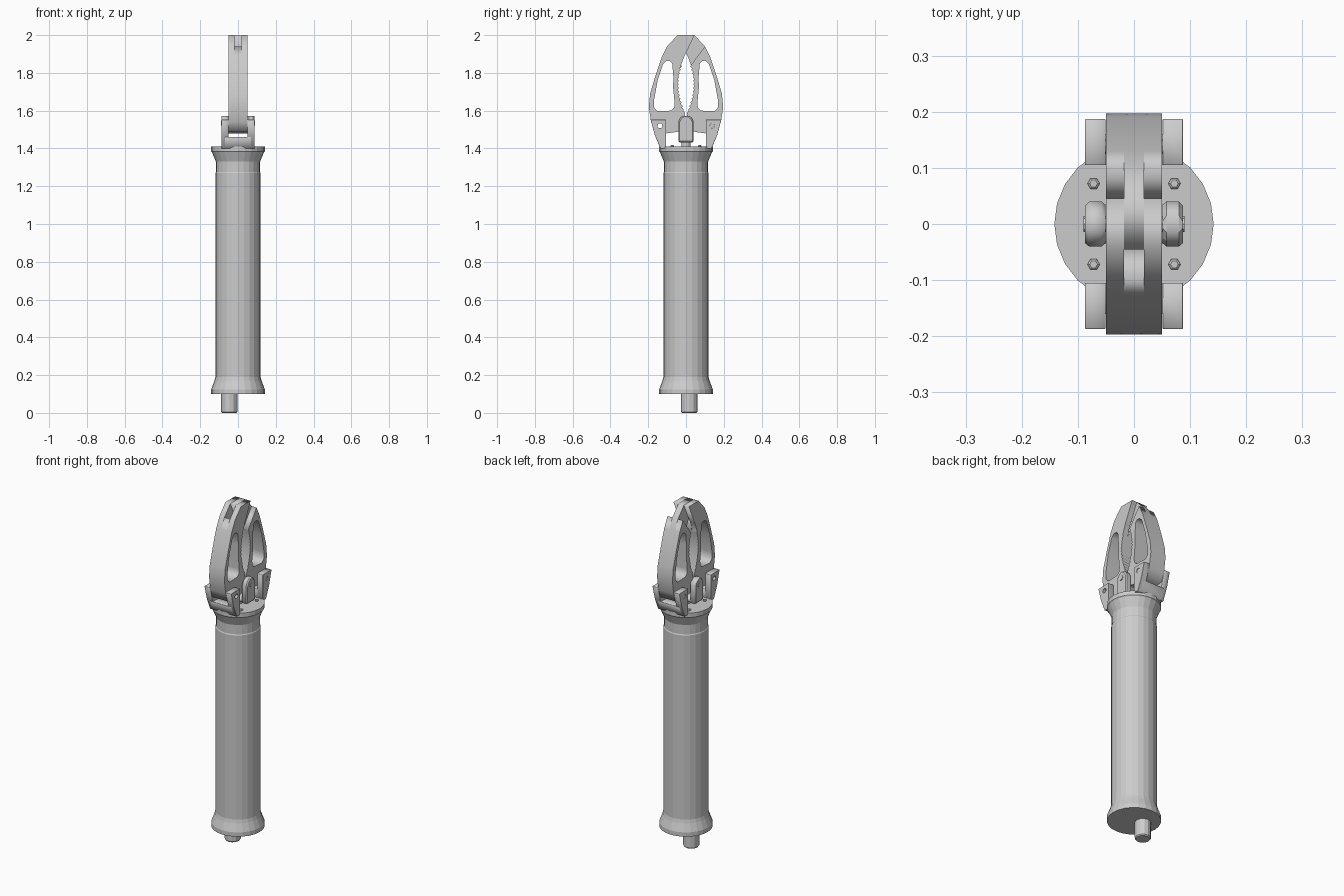
import bpy, bmesh, math
from mathutils import Matrix

if "Cube" in bpy.data.objects:
    bpy.data.objects.remove(bpy.data.objects["Cube"])


def add_object(name, bm, bevel=0):
    bmesh.ops.recalc_face_normals(bm, faces=bm.faces)
    me = bpy.data.meshes.new(name)
    bm.to_mesh(me)
    bm.free()
    ob = bpy.data.objects.new(name, me)
    bpy.context.collection.objects.link(ob)
    if bevel:
        m = ob.modifiers.new("bevel", 'BEVEL')
        m.width, m.segments, m.limit_method = bevel, 1, 'ANGLE'
        m.angle_limit = math.radians(40)
    return ob


def revolve(name, profile, sides=24, center=(0, 0)):
    """Solid of revolution around z from (radius, z) points."""
    bm = bmesh.new()
    rings = []
    for r, z in profile:
        rings.append([bm.verts.new((center[0] + r * math.cos(2 * math.pi * i / sides),
                                    center[1] + r * math.sin(2 * math.pi * i / sides), z))
                      for i in range(sides)])
    for a, b in zip(rings, rings[1:]):
        for i in range(sides):
            j = (i + 1) % sides
            bm.faces.new((a[i], a[j], b[j], b[i]))
    bm.faces.new(rings[0])
    bm.faces.new(rings[-1])
    return add_object(name, bm)


def circle(y, z, r, n=12):
    return [(y + r * math.cos(2 * math.pi * i / n), z + r * math.sin(2 * math.pi * i / n))
            for i in range(n)]


def layered_plates(name, layers, side=1, bevel=0):
    """Plates cut in the y-z plane (first outline solid, others holes), each from x0 to x1."""
    total = bmesh.new()
    for outlines, x0, x1 in layers:
        cu = bpy.data.curves.new("outline", 'CURVE')
        cu.dimensions, cu.fill_mode, cu.extrude = '2D', 'BOTH', (x1 - x0) / 2
        for pts in outlines:
            sp = cu.splines.new('POLY')
            sp.points.add(len(pts) - 1)
            for p, (y, z) in zip(sp.points, pts):
                p.co = (y * side, z, 0, 1)
            sp.use_cyclic_u = True
        tmp = bpy.data.objects.new("outline", cu)
        bpy.context.collection.objects.link(tmp)
        dg = bpy.context.evaluated_depsgraph_get()
        me = bpy.data.meshes.new_from_object(tmp.evaluated_get(dg))
        bm = bmesh.new()
        bm.from_mesh(me)
        bmesh.ops.remove_doubles(bm, verts=bm.verts, dist=1e-5)
        for v in bm.verts:
            y, z, x = v.co
            v.co = (x + (x0 + x1) / 2, y, z)
        bm.to_mesh(me)
        bm.free()
        total.from_mesh(me)
        bpy.data.objects.remove(tmp)
        bpy.data.curves.remove(cu)
        bpy.data.meshes.remove(me)
    return add_object(name, total, bevel)


def pin(name, y, z, r, half, sides=8):
    bm = bmesh.new()
    bmesh.ops.create_cone(bm, cap_ends=True, segments=sides, radius1=r, radius2=r, depth=2 * half,
                          matrix=Matrix.Translation((0, y, z)) @ Matrix.Rotation(math.pi / 2, 4, 'Y'))
    return add_object(name, bm)


# Handle tube with flared ends, and the off-centre connector under it
revolve("handle_body", [(0.142, 0.10), (0.142, 0.125), (0.125, 0.17), (0.12, 0.19), (0.12, 1.27),
                        (0.117, 1.275), (0.117, 1.33), (0.138, 1.38), (0.142, 1.385), (0.142, 1.41)])
revolve("connector", [(0.038, 0.0), (0.043, 0.006), (0.043, 0.11)], 12, (-0.046, 0.017))

# Screws in the top disc
for sx in (-1, 1):
    for sy in (-1, 1):
        revolve("disc_screw", [(0.011, 1.405), (0.011, 1.414), (0.007, 1.417)], 6,
                (sx * 0.072, sy * 0.072))

# Jaws: a shared outline with a serrated gripping edge and two tip variants
outer = [(0.10, 1.48), (0.165, 1.49), (0.185, 1.54), (0.197, 1.62), (0.19, 1.69),
         (0.16, 1.79), (0.13, 1.88), (0.1, 1.94)]
long_tip = [(0.045, 2.0), (-0.045, 2.0), (0.012, 1.88)]
short_tip = [(0.022, 1.835)]
teeth = []
for i in range(27):
    z = 1.825 - i * 0.0095
    depth = 0.042 * math.sin(math.pi * (z - 1.568) / 0.34)
    teeth.append((max(0.002, depth - (0.003 if i % 2 else -0.003)), z))
foot = [(0.002, 1.565), (0.002, 1.505), (0.045, 1.488)]
window = [(0.073, 1.85), (0.085, 1.863), (0.105, 1.863), (0.122, 1.845), (0.15, 1.76),
          (0.17, 1.65), (0.168, 1.615), (0.15, 1.597), (0.08, 1.6), (0.063, 1.615),
          (0.06, 1.64), (0.068, 1.72), (0.067, 1.78)]
hinge_hole = circle(0.138, 1.52, 0.013)
long_jaw = [outer + long_tip + teeth + foot, window, hinge_hole]
short_jaw = [outer + short_tip + teeth + foot, window, hinge_hole]
w, s = 0.05, 0.018
layered_plates("tongue_jaw", [(short_jaw, -w, -s), (long_jaw, -s, s), (short_jaw, s, w)], 1)
layered_plates("fork_jaw", [(long_jaw, -w, -s), (short_jaw, -s, s), (long_jaw, s, w)], -1)

# U-shaped hinge brackets on the disc edge
arm = [[(0.105, 1.40), (0.135, 1.40), (0.165, 1.47), (0.187, 1.552), (0.105, 1.552)], hinge_hole]
bar = [[(0.105, 1.40), (0.135, 1.40), (0.161, 1.46), (0.105, 1.46)]]
for side, name in ((1, "hinge_bracket_back"), (-1, "hinge_bracket_front")):
    layered_plates(name, [(arm, -0.087, -0.051), (arm, 0.051, 0.087), (bar, -0.07, 0.07)],
                   side, 0.005)
pin("hinge_pin", 0.138, 1.52, 0.0135, 0.084)

# Central clevis with its bolt, riding on the drive rod
lug = [[(-0.04, 1.432), (0.04, 1.432), (0.04, 1.54), (0.03, 1.562), (0.015, 1.573),
        (-0.015, 1.573), (-0.03, 1.562), (-0.04, 1.54)]]
base = [[(-0.035, 1.432), (0.035, 1.432), (0.035, 1.46), (-0.035, 1.46)]]
layered_plates("clevis", [(lug, -0.087, -0.051), (lug, 0.051, 0.087), (base, -0.07, 0.07)],
               1, 0.007)
pin("clevis_bolt", 0, 1.535, 0.014, 0.09)
revolve("drive_rod", [(0.025, 1.40), (0.025, 1.44)], 12)
